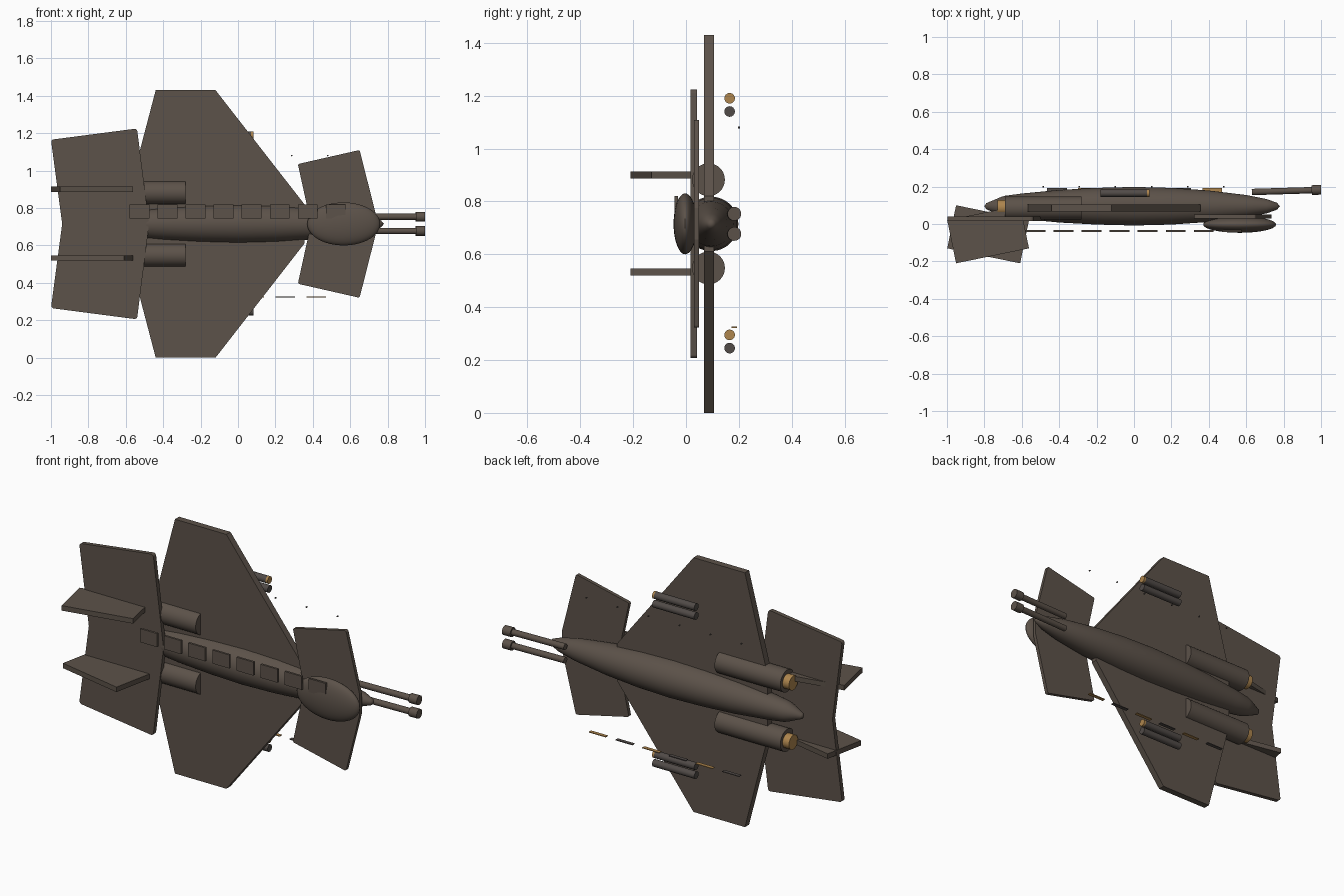
import bpy, bmesh, math
from mathutils import Matrix, Vector

if "Cube" in bpy.data.objects:
    bpy.data.objects.remove(bpy.data.objects["Cube"])

ZC = 0.715  # centre line of the craft


def material(name, rgb):
    m = bpy.data.materials.new(name)
    m.diffuse_color = (*rgb, 1)
    m.use_nodes = True
    m.node_tree.nodes["Principled BSDF"].inputs["Base Color"].default_value = m.diffuse_color
    return m


BROWN = material("hull brown", (0.107, 0.084, 0.067))
DARK = material("dark grey", (0.082, 0.070, 0.064))
BRASS = material("brass orange", (0.42, 0.235, 0.075))


def finish(name, bm, mat, smooth=False):
    bmesh.ops.recalc_face_normals(bm, faces=bm.faces)
    me = bpy.data.meshes.new(name)
    bm.to_mesh(me)
    bm.free()
    ob = bpy.data.objects.new(name, me)
    bpy.context.collection.objects.link(ob)
    me.materials.append(mat)
    if smooth:
        bpy.ops.object.select_all(action='DESELECT')
        ob.select_set(True)
        bpy.context.view_layer.objects.active = ob
        bpy.ops.object.shade_smooth_by_angle(angle=math.radians(35))
    return ob


def box(name, centre, size, mat, turn=0.0):
    bm = bmesh.new()
    bmesh.ops.create_cube(bm, size=1, matrix=Matrix.Translation(centre)
                          @ Matrix.Rotation(turn, 4, 'Z') @ Matrix.Diagonal((*size, 1)))
    return finish(name, bm, mat)


def rod(name, start, end, r, mat, sides=32):
    a, b = Vector(start), Vector(end)
    d = b - a
    bm = bmesh.new()
    bmesh.ops.create_cone(bm, cap_ends=True, segments=sides, radius1=r, radius2=r, depth=d.length,
                          matrix=Matrix.Translation((a + b) / 2) @ d.to_track_quat('Z', 'Y').to_matrix().to_4x4())
    return finish(name, bm, mat, True)


def plate(name, half, y0, y1, mat, rounding=0.0):
    """Flat plate from (x, half span) points on one side, mirrored about the centre line."""
    outline = [(x, ZC + h) for x, h in half] + [(x, ZC - h) for x, h in reversed(half) if h > 0]
    bm = bmesh.new()
    f = bm.faces.new([bm.verts.new((x, y0, z)) for x, z in outline])
    if rounding:
        tips = [v for v in bm.verts if abs(v.co.z - ZC) > 0.2]
        bmesh.ops.bevel(bm, geom=tips, offset=rounding, segments=4, affect='VERTICES', profile=0.5)
    ext = bmesh.ops.extrude_face_region(bm, geom=bm.faces[:])
    bmesh.ops.translate(bm, vec=(0, y1 - y0, 0), verts=[v for v in ext['geom'] if isinstance(v, bmesh.types.BMVert)])
    return finish(name, bm, mat)


# Fuselage: spindle turned around the x axis
profile = [(-0.8, 0), (-0.79, 0.016), (-0.71, 0.05), (-0.69, 0.056), (-0.6, 0.068), (-0.4, 0.087),
           (-0.2, 0.098), (0, 0.103), (0.2, 0.098), (0.4, 0.084), (0.6, 0.06), (0.71, 0.038),
           (0.765, 0.018), (0.78, 0)]
bm = bmesh.new()
vs = [bm.verts.new((x, 0.095, ZC + r)) for x, r in profile]
es = [bm.edges.new(p) for p in zip(vs, vs[1:])]
bmesh.ops.spin(bm, geom=vs + es, cent=(0, 0.095, ZC), axis=(1, 0, 0), angle=2 * math.pi, steps=48)
bmesh.ops.remove_doubles(bm, verts=bm.verts, dist=0.0005)
finish("fuselage", bm, BROWN, True)

# Canopy ellipsoid on the upper nose
bm = bmesh.new()
bmesh.ops.create_uvsphere(bm, u_segments=40, v_segments=24, radius=1,
                          matrix=Matrix.Translation((0.565, -0.003, ZC)) @ Matrix.Diagonal((0.195, 0.044, 0.115, 1)))
finish("canopy", bm, BROWN, True)

# Wing, tailplane and foreplane
plate("wing", [(-0.58, 0), (-0.583, 0.17), (-0.44, 0.715), (-0.12, 0.715), (0.355, 0.105), (0.355, 0)],
      0.068, 0.105, BROWN)
plate("tailplane", [(-0.94, 0), (-1.0, 0.45), (-0.54, 0.51), (-0.475, 0)], 0.017, 0.041, BROWN, 0.015)
plate("foreplane", [(0.39, 0), (0.32, 0.32), (0.65, 0.395), (0.735, 0.06), (0.735, 0)], 0.03, 0.05, BROWN, 0.01)

# Twin tail fins, tilted opposite ways
box("upper_fin", (-0.78, -0.055, 0.90), (0.398, 0.235, 0.028), BROWN, math.radians(11.6))
box("lower_fin", (-0.78, -0.055, 0.533), (0.398, 0.235, 0.028), BROWN, math.radians(-11.6))

for side, s in (("upper", 1), ("lower", -1)):
    # Engines and nozzles
    z = ZC + s * 0.167
    rod(side + "_engine", (-0.69, 0.085, z), (-0.28, 0.085, z), 0.062, BROWN, 40)
    rod(side + "_nozzle", (-0.73, 0.088, z), (-0.685, 0.088, z), 0.04, BRASS)
    # Nose guns with wider muzzles
    z = ZC + s * 0.038
    rod(side + "_gun_barrel", (0.63, 0.171, z), (0.96, 0.181, z), 0.017, BROWN, 24)
    rod(side + "_gun_muzzle", (0.95, 0.181, z), (1.0, 0.183, z), 0.026, BROWN, 24)

# Rocket tubes under the wings, the outer tube of each upper pair tipped in brass
for i, z in enumerate((1.19, 1.14, 0.295, 0.245)):
    rod(f"rocket_tube_{i + 1}", (-0.18, 0.165, z), (0.07, 0.165, z), 0.02, DARK, 24)
    rod(f"rocket_tip_{i + 1}", (0.07, 0.165, z), (0.082, 0.165, z), 0.02, DARK if i % 2 else BRASS, 24)

# Row of armour plates along the back
for i in range(8):
    box(f"back_plate_{i + 1}", (-0.527 + 0.15 * i, -0.037, 0.782), (0.106, 0.012, 0.076), BROWN)

# Dashed marker strip and row of studs beneath the wings
for i in range(6):
    box(f"marker_dash_{i + 1}", (0.418 - 0.166 * i, 0.182, 0.324), (0.105, 0.02, 0.004), DARK if i % 2 else BRASS)
    rod(f"stud_{i + 1}", (0.48 - 0.193 * i, 0.196, 1.08), (0.48 - 0.193 * i, 0.204, 1.08), 0.004, DARK, 12)
